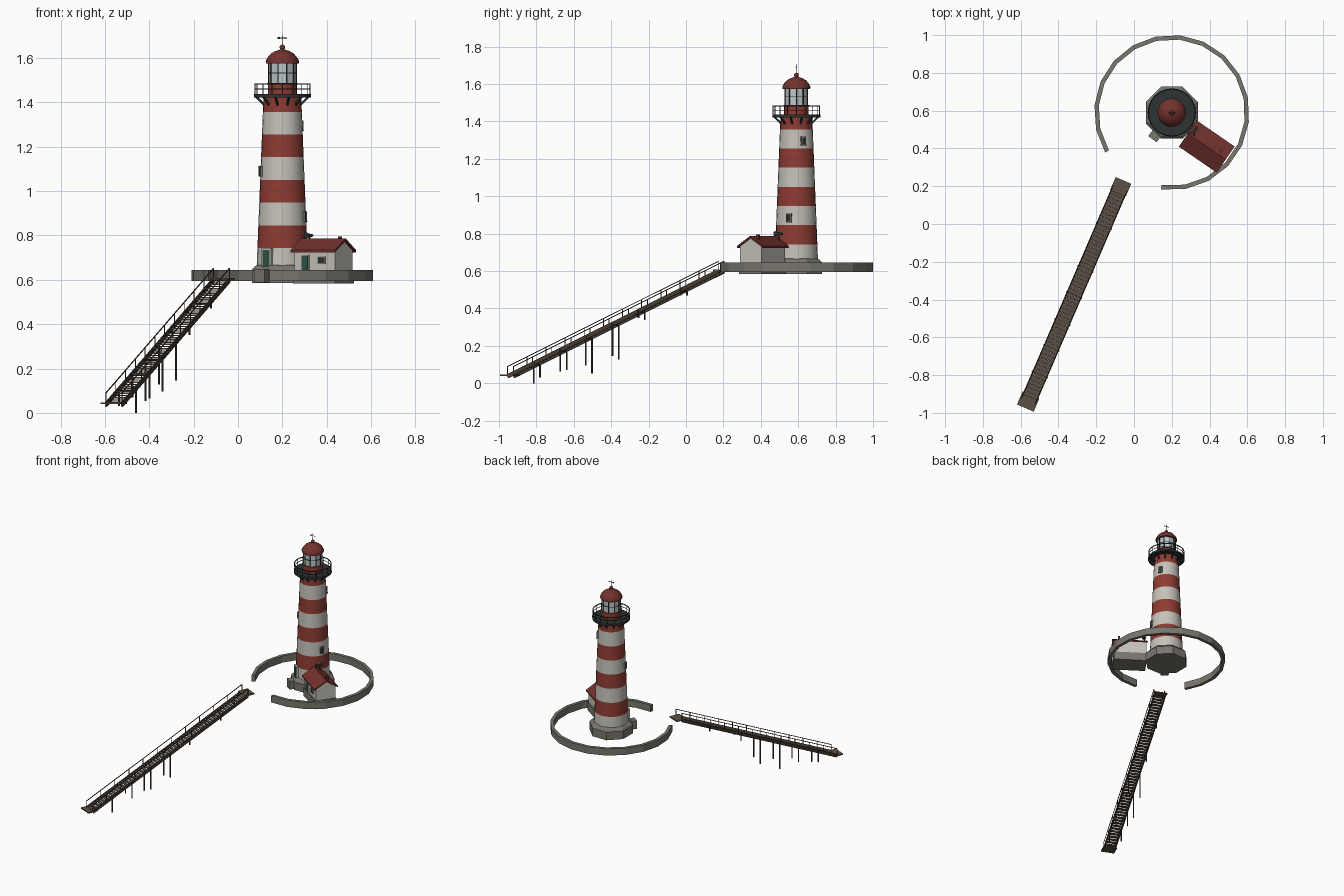
import bpy, bmesh
from math import pi, sin, cos, radians, atan2
from mathutils import Vector, Matrix

if "Cube" in bpy.data.objects:
    bpy.data.objects.remove(bpy.data.objects["Cube"])

def mat(name, *c):
    m = bpy.data.materials.new(name)
    m.diffuse_color = (*c, 1)
    m.use_nodes = True
    m.node_tree.nodes["Principled BSDF"].inputs["Base Color"].default_value = m.diffuse_color
    return m

RED = mat("red_paint", 0.27, 0.045, 0.032)
WHITE = mat("white_paint", 0.56, 0.54, 0.49)
ROOF = mat("roof_red", 0.17, 0.032, 0.026)
IRON = mat("dark_iron", 0.025, 0.032, 0.032)
STONE = mat("stone", 0.19, 0.18, 0.155)
WOOD = mat("weathered_wood", 0.105, 0.08, 0.058)
POST = mat("dark_wood", 0.06, 0.042, 0.03)
GREEN = mat("door_green", 0.03, 0.085, 0.06)
GLASS = mat("pane", 0.5, 0.56, 0.58)

class Part:
    """Collects primitives into one named object."""
    def __init__(self, name, material, smooth=False):
        self.name, self.material, self.smooth = name, material, smooth
        self.bm = bmesh.new()

    def box(self, size, loc, frame=Matrix()):
        m = frame @ Matrix.Translation(loc) @ Matrix.Diagonal((*size, 1))
        bmesh.ops.create_cube(self.bm, size=1, matrix=m)
        return self

    def bar(self, p, q, w, h):
        p, q = Vector(p), Vector(q)
        rot = (q - p).to_track_quat('X', 'Z').to_matrix().to_4x4()
        return self.box(((q - p).length, w, h), (0, 0, 0), Matrix.Translation((p + q) / 2) @ rot)

    def rod(self, p, q, r, r2=None, n=8):
        p, q = Vector(p), Vector(q)
        rot = (q - p).to_track_quat('Z', 'Y').to_matrix().to_4x4()
        bmesh.ops.create_cone(self.bm, cap_ends=True, segments=n, radius1=r, radius2=r if r2 is None else r2,
                              depth=(q - p).length, matrix=Matrix.Translation((p + q) / 2) @ rot)
        return self

    def lathe(self, profile, n=24, offset=0.0, closed=False):
        rings = [[self.bm.verts.new(around(2 * pi * i / n + offset, r, z)) for i in range(n)] for r, z in profile]
        pairs = list(zip(rings, rings[1:])) + ([(rings[-1], rings[0])] if closed else [])
        for a, b in pairs:
            for i in range(n):
                j = (i + 1) % n
                self.bm.faces.new((a[i], a[j], b[j], b[i]))
        return self

    def prism(self, pts, length, frame):
        ends = [[self.bm.verts.new(frame @ Vector((s * length / 2, y, z))) for y, z in pts] for s in (-1, 1)]
        for e in ends:
            self.bm.faces.new(e)
        for i in range(len(pts)):
            j = (i + 1) % len(pts)
            self.bm.faces.new((ends[0][i], ends[0][j], ends[1][j], ends[1][i]))
        return self

    def done(self):
        bmesh.ops.remove_doubles(self.bm, verts=self.bm.verts, dist=1e-5)
        bmesh.ops.recalc_face_normals(self.bm, faces=self.bm.faces)
        me = bpy.data.meshes.new(self.name)
        self.bm.to_mesh(me)
        self.bm.free()
        me.materials.append(self.material)
        ob = bpy.data.objects.new(self.name, me)
        bpy.context.collection.objects.link(ob)
        if self.smooth:
            bpy.ops.object.select_all(action='DESELECT')
            ob.select_set(True)
            bpy.context.view_layer.objects.active = ob
            bpy.ops.object.shade_smooth_by_angle(angle=radians(35))

CX, CY = 0.20, 0.59                       # tower axis

def around(a, r, z):
    return Vector((CX + r * cos(a), CY + r * sin(a), z))

def radial(deg):                          # frame at tower axis, x pointing outward
    return Matrix.Translation((CX, CY, 0)) @ Matrix.Rotation(radians(deg), 4, 'Z')

def shaft_r(z):
    return 0.1165 - 0.04 * (z - 0.64)

# Octagonal plinth and striped shaft
Part("tower_plinth", STONE).lathe([(0, .585), (.149, .585), (.149, .645), (.135, .66), (.12, .667), (0, .667)],
                                  8, pi / 8).done()
red, white = Part("tower_red_bands", RED, True), Part("tower_white_bands", WHITE, True)
for i in range(8):
    z0 = 0.64 + i * 0.1025
    z1 = min(z0 + 0.1025, 1.43)
    (red if i % 2 else white).lathe([(shaft_r(z0), z0), (shaft_r(z1), z1)])
red.done()
white.done()

# Tower door, step and windows
d = radial(234)
Part("tower_step", STONE).box((.045, .055, .06), (.152, 0, .618), d).done()
Part("tower_door_frame", WHITE).box((.03, .052, .095), (.108, 0, .696), d).done()
Part("tower_door", GREEN).box((.03, .038, .085), (.111, 0, .692), d).done()
frames, panes = Part("tower_window_frames", STONE), Part("tower_window_panes", IRON)
for deg, z in ((-21, .885), (195, 1.09), (24, 1.295)):
    f, r = radial(deg), shaft_r(z)
    frames.box((.02, .03, .006), (r, 0, z - .022), f).box((.016, .028, .006), (r, 0, z + .02), f)
    for s in (-1, 1):
        frames.box((.016, .005, .044), (r, s * .0115, z), f)
    panes.box((.01, .02, .038), (r, 0, z), f)
frames.done()
panes.done()

# Gallery deck, brackets and railing
Part("gallery_deck", IRON, True).lathe([(.05, 1.422), (.128, 1.422), (.128, 1.437), (.05, 1.437)], 24, 0, True).done()
br = Part("gallery_brackets", IRON)
for i in range(12):
    a = 2 * pi * (i + .5) / 12
    br.bar(around(a, .083, 1.388), around(a, .122, 1.425), .008, .009)
br.done()
rail = Part("gallery_railing", IRON)
for i in range(16):
    a = 2 * pi * i / 16
    rail.rod(around(a, .124, 1.43), around(a, .124, 1.484), .0022, n=6)
for z, t in ((1.483, .0025), (1.46, .0015)):
    rail.lathe([(.124 - t, z - t), (.124 + t, z - t), (.124 + t, z + t), (.124 - t, z + t)], 24, 0, True)
rail.done()

# Lantern room
N = 10
Part("lantern_base", RED, True).lathe([(.065, 1.43), (.065, 1.48), (.069, 1.481), (.069, 1.487), (0, 1.487)]).done()
Part("lantern_glass", GLASS).lathe([(.062, 1.485), (.062, 1.578)], N).done()
bars = Part("lantern_bars", IRON)
for i in range(N):
    a, b = 2 * pi * i / N, 2 * pi * (i + 1) / N
    bars.rod(around(a, .063, 1.485), around(a, .063, 1.578), .003, n=6)
    bars.bar(around(a, .063, 1.532), around(b, .063, 1.532), .004, .004)
bars.done()
Part("lantern_dome", ROOF, True).lathe([(0, 1.574), (.074, 1.574), (.075, 1.586), (.066, 1.603), (.052, 1.619),
                                        (.034, 1.63), (.014, 1.637), (.008, 1.64)]).done()
ball = [(.0125 * sin(pi * k / 8), 1.648 - .0125 * cos(pi * k / 8)) for k in range(9)]
Part("dome_ball", ROOF, True).lathe(ball, 12).done()
Part("weather_vane", IRON).rod((CX, CY, 1.65), (CX, CY, 1.706), .0018, n=6) \
    .rod((CX - .02, CY, 1.69), (CX + .02, CY, 1.69), .0015, n=6) \
    .rod((CX + .013, CY, 1.69), (CX + .022, CY, 1.69), .004, 0, 6) \
    .box((.01, .0015, .008), (CX - .016, CY, 1.69)).done()

# Keeper's house (local x runs along the ridge)
H = Matrix.Translation((.385, .41, 0)) @ Matrix.Rotation(radians(-34.5), 4, 'Z')
Part("house_foundation", STONE).box((.232, .148, .06), (0, 0, .614), H).done()
Part("house_walls", WHITE).prism([(-.07, .64), (.07, .64), (.07, .735), (0, .777), (-.07, .735)], .222, H).done()
Part("house_roof", ROOF).prism([(-.084, .734), (0, .787), (.084, .734), (.084, .724), (0, .776), (-.084, .724)],
                               .243, H).done()
Part("house_door_frame", WHITE).box((.044, .008, .072), (-.05, -.071, .679), H).done()
Part("house_door", GREEN).box((.034, .008, .066), (-.05, -.073, .677), H).done()
Part("house_window_frame", STONE).box((.04, .006, .034), (.039, -.071, .688), H).done()
Part("house_window_pane", IRON).box((.032, .006, .026), (.039, -.073, .688), H).done()
Part("house_chimney", ROOF).box((.014, .014, .055), (.076, .022, .768), H).done()
Part("fog_horn", IRON, True).rod(H @ Vector((-.101, .058, .8)), H @ Vector((-.101, .02, .8)), .006, .009, 12) \
    .rod(H @ Vector((-.101, .02, .8)), H @ Vector((-.101, .01, .8)), .009, .014, 12) \
    .rod(H @ Vector((-.101, .036, .75)), H @ Vector((-.101, .036, .8)), .004).done()

# Perimeter wall with a gap facing the stairs
wall = Part("perimeter_wall", STONE)
SEG = 17
rows = []
for i in range(SEG + 1):
    a = radians(-98 + 309 * i / SEG)
    rows.append([wall.bm.verts.new(around(a, r, z)) for r, z in ((.388, .595), (.411, .595), (.411, .645), (.388, .645))])
for a, b in zip(rows, rows[1:]):
    for k in range(4):
        wall.bm.faces.new((a[k], a[(k + 1) % 4], b[(k + 1) % 4], b[k]))
wall.bm.faces.new(rows[0])
wall.bm.faces.new(rows[-1])
wall.done()

# Stairway: t runs 0..1 from lower to upper landing, side is the offset to the left
HEAD = atan2(1.204, .519)
T0, T1 = .03, .965

def stair(t, side=0, dz=0):
    k = min(max((t - T0) / (T1 - T0), 0), 1)
    return Vector((-.575 + .519 * t - side * sin(HEAD), -.974 + 1.204 * t + side * cos(HEAD), .043 + .562 * k + dz))

def stair_frame(t):
    return Matrix.Translation(stair(t)) @ Matrix.Rotation(HEAD, 4, 'Z')

treads = Part("stair_treads", WOOD)
STEPS = 56
for i in range(STEPS):
    treads.box((.0215, .082, .006), (0, 0, 0), stair_frame(T0 + (T1 - T0) * (i + .5) / STEPS))
treads.done()
Part("stair_landings", WOOD).box((.075, .096, .008), (.037, 0, 0), stair_frame(0)) \
    .box((.075, .09, .008), (-.037, 0, 0), stair_frame(1)).done()
stringers, rails = Part("stair_stringers", POST), Part("stair_railings", POST)
for s in (-.039, .039):
    stringers.bar(stair(T0, s, -.006), stair(T1, s, -.006), .007, .022)
    rails.bar(stair(T0, s, .047), stair(T1, s, .047), .004, .004)
    for i in range(12):
        t = T0 + (T1 - T0) * i / 11
        rails.rod(stair(t, s, -.008), stair(t, s, .048), .0024, n=6)
stringers.done()
rails.done()

# Support posts: t, foot height of right and left post
posts = Part("stair_support_posts", POST)
for t, zr, zl in ((.147, 0, .03), (.265, .064, .07), (.378, .096, .053), (.496, .146, .128), (.612, .35, .337),
                  (.8, .47, .468)):
    for s, z in ((-.042, zr), (.042, zl)):
        top = stair(t, s, 0)
        posts.rod((top.x, top.y, z), top, .0045)
    posts.bar(stair(t, -.042, -.014), stair(t, .042, -.014), .006, .008)
posts.done()
